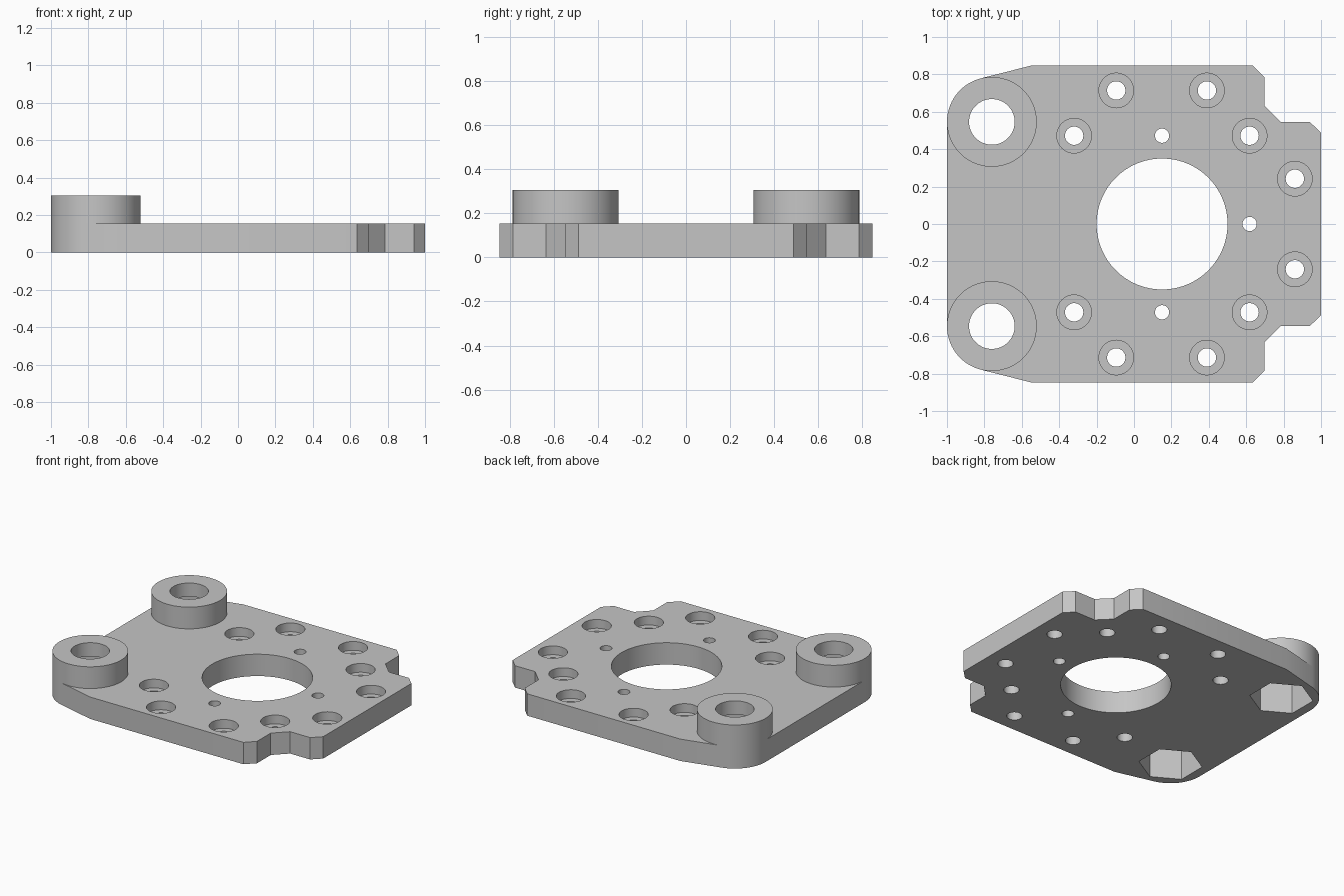
import bpy
import bmesh
from math import cos, sin, tau, pi, atan2, acos, hypot, radians

old = bpy.data.objects.get("Cube")
if old:
    bpy.data.objects.remove(old, do_unlink=True)

PLATE_H, BOSS_H = 0.153, 0.305
BOSS_X, BOSS_Y, BOSS_R = -0.76, 0.546, 0.24
MOTOR_X = 0.15

grey = bpy.data.materials.new("Grey")
grey.use_nodes = True
grey.diffuse_color = (0.56, 0.56, 0.56, 1)
grey.node_tree.nodes["Principled BSDF"].inputs["Base Color"].default_value = (0.56, 0.56, 0.56, 1)


def ring(x, y, r, n=64, turn=0.0):
    return [(x + r * cos(turn + tau * i / n), y + r * sin(turn + tau * i / n)) for i in range(n)]


def prisms(name, outlines, z0, z1):
    """One object holding an upright prism for each counter-clockwise outline."""
    bm = bmesh.new()
    for outline in outlines:
        low = [bm.verts.new((x, y, z0)) for x, y in outline]
        high = [bm.verts.new((x, y, z1)) for x, y in outline]
        bm.faces.new(low[::-1])
        bm.faces.new(high)
        for i in range(len(low)):
            j = (i + 1) % len(low)
            bm.faces.new((low[i], low[j], high[j], high[i]))
    mesh = bpy.data.meshes.new(name)
    bm.to_mesh(mesh)
    bm.free()
    mesh.materials.append(grey)
    obj = bpy.data.objects.new(name, mesh)
    bpy.context.collection.objects.link(obj)
    return obj


# Plate outline: back half from the notched side to the rounded corner, then mirrored
half = [(1, 0.487), (0.94, 0.546), (0.785, 0.546), (0.697, 0.634),
        (0.697, 0.785), (0.635, 0.847), (-0.55, 0.847)]
dx, dy = half[-1][0] - BOSS_X, half[-1][1] - BOSS_Y
start = atan2(dy, dx) + acos(BOSS_R / hypot(dx, dy))
for i in range(21):
    a = start + (pi - start) * i / 20
    half.append((BOSS_X + BOSS_R * cos(a), BOSS_Y + BOSS_R * sin(a)))
plate = prisms("mounting_plate", [half + [(x, -y) for x, y in reversed(half)]], 0, PLATE_H)

# Raised bosses on the rounded corners
left_boss = prisms("back_boss", [ring(BOSS_X, BOSS_Y, BOSS_R, 96)], PLATE_H, BOSS_H)
right_boss = prisms("front_boss", [ring(BOSS_X, -BOSS_Y, BOSS_R, 96)], PLATE_H, BOSS_H)

# Hole positions, mirrored front to back
screws = [(x, s * y) for s in (1, -1) for x, y in
          ((-0.32, 0.472), (-0.095, 0.714), (0.39, 0.714), (0.618, 0.472), (0.86, 0.242))]
pilots = [(MOTOR_X, 0.472), (MOTOR_X, -0.472), (0.618, 0)]
bosses = [(BOSS_X, BOSS_Y), (BOSS_X, -BOSS_Y)]

through = [ring(MOTOR_X, 0, 0.35, 128)]
through += [ring(x, y, 0.049, 48) for x, y in screws]
through += [ring(x, y, 0.038, 48) for x, y in pilots]
through += [ring(x, y, 0.122) for x, y in bosses]
cutters = [
    prisms("through_holes", through, -0.1, 0.5),
    prisms("counterbores", [ring(x, y, 0.0925) for x, y in screws], PLATE_H - 0.061, 0.5),
    prisms("nut_pockets", [ring(x, y, 0.203, 6, pi / 6) for x, y in bosses], -0.1, 0.21),
]

# Cut the holes and pockets, then shade
for part in (plate, left_boss, right_boss):
    bpy.ops.object.select_all(action='DESELECT')
    part.select_set(True)
    bpy.context.view_layer.objects.active = part
    for cutter in cutters:
        if part is not plate and cutter.name.startswith("counterbores"):
            continue
        mod = part.modifiers.new(cutter.name, 'BOOLEAN')
        mod.operation = 'DIFFERENCE'
        mod.solver = 'EXACT'
        mod.object = cutter
        bpy.ops.object.modifier_apply(modifier=mod.name)
    bpy.ops.object.shade_smooth_by_angle(angle=radians(25))

for cutter in cutters:
    bpy.data.objects.remove(cutter, do_unlink=True)
